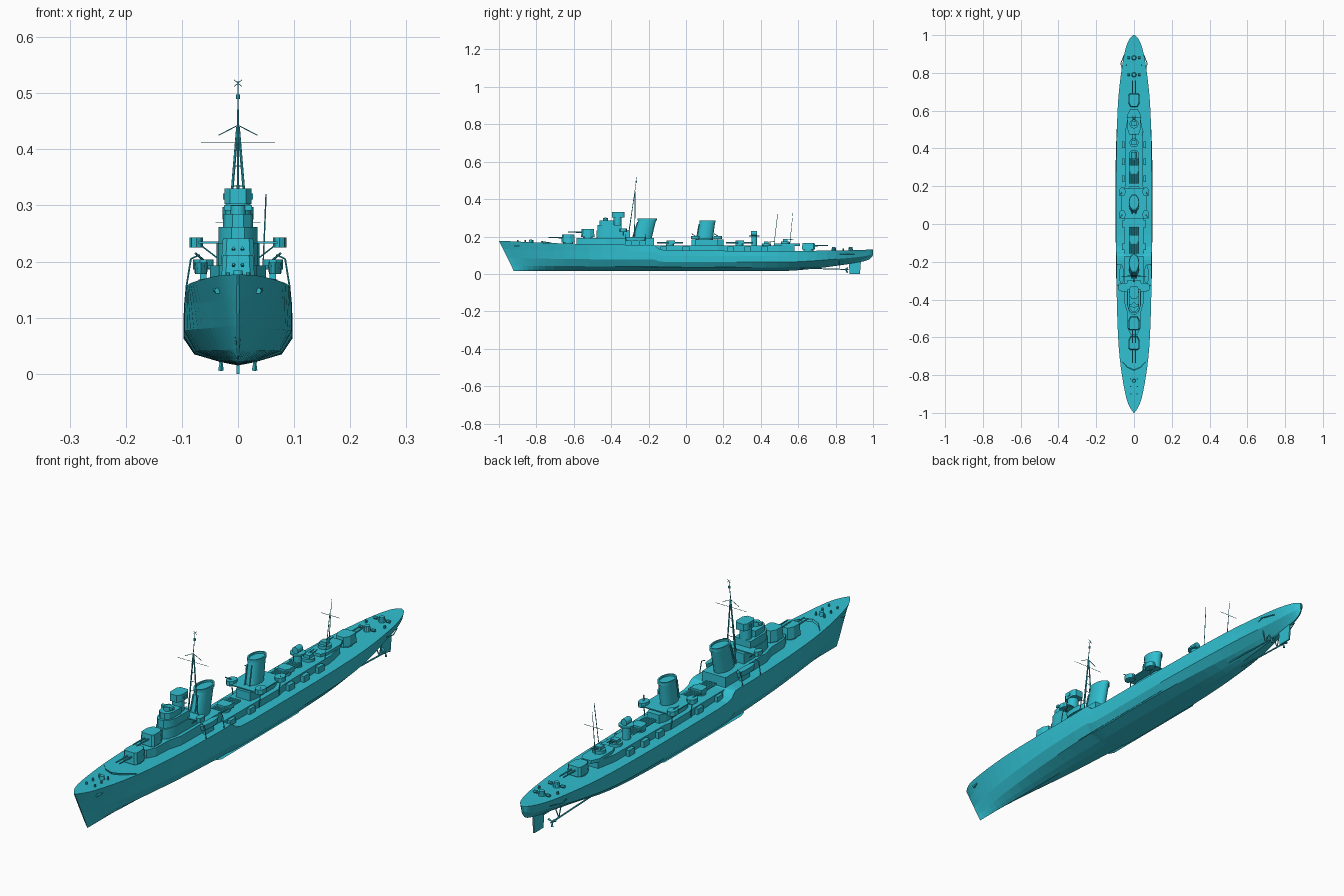
import bpy, bmesh, math
from mathutils import Vector

if "Cube" in bpy.data.objects:
    bpy.data.objects.remove(bpy.data.objects["Cube"])

paint = bpy.data.materials.new("hull_paint")
paint.diffuse_color = (0.03, 0.52, 0.63, 1)
paint.use_nodes = True
paint.node_tree.nodes["Principled BSDF"].inputs["Base Color"].default_value = paint.diffuse_color


def make(name, verts, faces, smooth=False):
    me = bpy.data.meshes.new(name)
    me.from_pydata(verts, [], faces)
    bm = bmesh.new()
    bm.from_mesh(me)
    bmesh.ops.recalc_face_normals(bm, faces=bm.faces)
    bm.to_mesh(me)
    bm.free()
    me.materials.append(paint)
    ob = bpy.data.objects.new(name, me)
    bpy.context.collection.objects.link(ob)
    if smooth:
        bpy.context.view_layer.objects.active = ob
        ob.select_set(True)
        bpy.ops.object.shade_smooth_by_angle(angle=math.radians(35))
        ob.select_set(False)
    return ob


def prism(name, outline, z0, z1, scale=1.0, shift=0.0, centre=None, smooth=False):
    """Extruded plan outline; the top may be scaled and raked aft."""
    n = len(outline)
    cx, cy = centre or (sum(p[0] for p in outline) / n, sum(p[1] for p in outline) / n)
    top = [(cx + (x - cx) * scale, cy + (y - cy) * scale + shift, z1) for x, y in outline]
    v = [(x, y, z0) for x, y in outline] + top
    f = [tuple(range(n)), tuple(range(n, 2 * n))]
    f += [(i, (i + 1) % n, n + (i + 1) % n, n + i) for i in range(n)]
    return make(name, v, f, smooth)


def sym(half):
    """Mirror a half plan outline (x > 0, bow to stern)."""
    return half + [(-x, y) for x, y in reversed(half)]


def box(name, x, y, z, sx, sy, sz):
    o = [(x + a * sx / 2, y + b * sy / 2) for a, b in ((-1, -1), (1, -1), (1, 1), (-1, 1))]
    return prism(name, o, z - sz / 2, z + sz / 2)


def oval(cx, cy, rx, ry, n=20):
    return [(cx + rx * math.cos(2 * math.pi * i / n), cy + ry * math.sin(2 * math.pi * i / n)) for i in range(n)]


def drum(name, x, y, z0, z1, r, scale=1.0, n=14):
    return prism(name, oval(x, y, r, r, n), z0, z1, scale, smooth=True)


def rod(name, a, b, r, r2=None, n=6):
    a, b = Vector(a), Vector(b)
    q = (b - a).to_track_quat('Z', 'Y')
    v = []
    for p, rad in ((a, r), (b, r if r2 is None else r2)):
        v += [p + q @ Vector((rad * math.cos(t), rad * math.sin(t), 0))
              for t in (2 * math.pi * i / n for i in range(n))]
    f = [tuple(range(n)), tuple(range(n, 2 * n))] + [(i, (i + 1) % n, n + (i + 1) % n, n + i) for i in range(n)]
    return make(name, v, f)


# Hull: stations of y, deck / waterline / bilge half width, keel z, deck z
stations = [
    (-1.0, .002, .002, .002, .015, .177), (-.97, .022, .009, .004, .015, .176),
    (-.92, .041, .020, .010, .015, .174), (-.80, .064, .042, .025, .015, .168),
    (-.65, .081, .064, .043, .015, .163), (-.45, .090, .085, .062, .015, .158),
    (-.25, .093, .095, .074, .015, .155), (-.17, .093, .096, .076, .015, .154),
    (-.12, .0945, .096, .077, .015, .128), (.10, .0955, .097, .078, .015, .125),
    (.35, .093, .096, .074, .015, .123), (.55, .089, .088, .060, .017, .123),
    (.70, .080, .072, .038, .030, .124), (.85, .061, .045, .020, .050, .126),
    (.93, .044, .030, .012, .063, .128), (.98, .024, .016, .006, .078, .130),
    (1.0, .003, .003, .003, .100, .130)]


def smooth_rows(rows, steps=3):
    out = []
    for i in range(len(rows) - 1):
        p = [rows[max(i - 1, 0)], rows[i], rows[i + 1], rows[min(i + 2, len(rows) - 1)]]
        for s in range(steps):
            t = s / steps
            out.append([.5 * (2 * b + (c - a) * t + (2 * a - 5 * b + 4 * c - d) * t * t
                              + (3 * b - a - 3 * c + d) * t ** 3) for a, b, c, d in zip(*p)])
    return out + [list(rows[-1])]


verts, faces = [], []
rows = smooth_rows(stations)
for y, wd, wm, wb, kz, dz in rows:
    wu = max((wm + wd) / 2, wm + .0005)
    half = [(wd, 1), (wu, .74), (wm, .44), (wb, .18), (wb * .4, .055)]
    ring = half + [(0, 0)] + [(-w, f) for w, f in reversed(half)]
    k = max(0, min(1, (-.75 - y) / .25))
    verts += [(w, y + .08 * k * (1 - f), kz + f * (dz - kz)) for w, f in ring]
N = 11
for j in range(len(rows) - 1):
    faces += [(j * N + i, j * N + (i + 1) % N, (j + 1) * N + (i + 1) % N, (j + 1) * N + i) for i in range(N)]
faces += [tuple(range(N)), tuple(range(len(verts) - N, len(verts)))]
make("hull", verts, faces)

# Rudder, skeg, shafts, propellers and bilge keels
make("rudder", [(s * .003, y, z) for s in (-1, 1) for y, z in ((.87, .065), (.935, .065), (.93, 0), (.875, 0))],
     [(0, 1, 2, 3), (4, 5, 6, 7)] + [(i, (i + 1) % 4, 4 + (i + 1) % 4, 4 + i) for i in range(4)])
for s in (-1, 1):
    rod("propeller_shaft", (s * .028, .58, .032), (s * .03, .86, .024), .003)
    rod("shaft_strut", (s * .03, .82, .025), (s * .012, .82, .065), .002)
    rod("shaft_strut_outer", (s * .03, .82, .025), (s * .04, .82, .075), .002)
    rod("propeller_hub", (s * .03, .85, .024), (s * .03, .87, .024), .005, .002, 8)
    for a in range(3):
        t = a * 2.094 + .5
        rod("propeller_blade", (s * .03, .858, .024),
            (s * .03 + .018 * math.cos(t), .862, .024 + .018 * math.sin(t)), .002, .005, 4)
    make("bilge_keel", [(s * .076, -.25, .041), (s * .084, -.22, .036), (s * .084, .25, .036), (s * .076, .28, .041)],
         [(0, 1, 2, 3)])


# Twin gun turrets
def turret(name, y, z, d, h=.044):
    o = [(x, y + d * v) for x, v in sym([(.018, -.036), (.030, -.012), (.030, .028), (.022, .036)])]
    drum(name + "_ring", 0, y, z - .012, z + .003, .027)
    prism(name, o, z, z + h, .9)
    for x in (-.008, .008):
        rod(name + "_barrel", (x, y + d * .03, z + h * .58), (x, y + d * .105, z + h * .62), .0035, .0025, 8)


turret("forward_turret", -.63, .168, -1)
turret("raised_turret", -.525, .197, -1)
turret("aft_turret", .655, .130, 1, .036)

# Breakwater
for s in (-1, 1):
    make("breakwater", [(0, -.77, .163), (s * .035, -.755, .162), (s * .07, -.72, .162),
                        (0, -.775, .176), (s * .035, -.76, .174), (s * .07, -.72, .168)],
         [(0, 1, 4, 3), (1, 2, 5, 4)])

# Forward superstructure and bridge
prism("forward_deckhouse", sym([(.018, -.585), (.034, -.55), (.036, -.47), (.05, -.42), (.05, -.17)]), .145, .193)
prism("bridge_base", sym([(.012, -.478), (.026, -.465), (.036, -.43), (.038, -.30)]), .19, .232, smooth=True)
prism("bridge_tower", sym([(.012, -.472), (.026, -.458), (.035, -.43), (.035, -.345)]), .23, .262, smooth=True)
prism("bridge_top", sym([(.01, -.462), (.022, -.45), (.027, -.43), (.027, -.385)]), .26, .285)
drum("rangefinder_base", 0, -.43, .28, .30, .014)
box("rangefinder", 0, -.43, .296, .05, .012, .010)
drum("director_tower", 0, -.365, .26, .308, .022)
prism("director_head", sym([(.014, -.395), (.024, -.38), (.024, -.34), (.016, -.328)]), .303, .33)
box("director_arms", 0, -.36, .316, .054, .012, .010)
box("bridge_wing", 0, -.335, .234, .14, .045, .004)
for s in (-1, 1):
    prism("wing_gun_tub", oval(s * .074, -.335, .012, .02, 8), .225, .243)
    rod("wing_strut", (s * .035, -.335, .205), (s * .07, -.335, .232), .0015)
    prism("ship_boat", oval(s * .066, -.27, .011, .05, 12), .178, .198, 1.1)
    box("boat_cradle", s * .062, -.27, .168, .012, .05, .026)
    for y in (-.325, -.215):
        rod("boat_davit", (s * .092, y, .155), (s * .084, y, .205), .0018)
        rod("davit_head", (s * .084, y, .205), (s * .068, y, .212), .0016)


# Raked funnels with cap rims
def funnel(name, y, z0, z1, rake, ry):
    prism(name, oval(0, y, .027, ry, 24), z0, z1 - .008, .95, rake, smooth=True)
    o = oval(0, y + rake, .028, ry * 1.02, 24)
    n = len(o)
    inner = [(x * .82, y + rake + (v - y - rake) * .85) for x, v in o]
    v = [(x, w, z) for ring, z in ((o, z1 - .012), (o, z1), (inner, z1), (inner, z1 - .007)) for x, w in ring]
    make(name + "_cap", v, [(k * n + i, k * n + (i + 1) % n, (k + 1) * n + (i + 1) % n, (k + 1) * n + i)
                            for k in range(3) for i in range(n)], True)
    for s in (-1, 1):
        rod(name + "_steam_pipe", (s * .01, y - ry - .004, z0), (s * .01, y - ry + rake - .002, z1 - .02), .003)


funnel("forward_funnel", -.235, .185, .297, .028, .05)
funnel("aft_funnel", .095, .145, .287, .02, .043)

# Midships and aft deckhouses
prism("midships_deckhouse", sym([(.05, -.18), (.052, .05), (.055, .06), (.055, .17), (.048, .2), (.045, .5),
                                 (.03, .58)]), .115, .151)
prism("aft_funnel_casing", sym([(.03, .03), (.036, .06), (.036, .17), (.025, .2)]), .15, .183)
prism("aft_gun_deckhouse", sym([(.024, .47), (.034, .5), (.034, .58), (.02, .61)]), .15, .162)

# Gun platform around the aft funnel
box("gun_platform", 0, .11, .191, .13, .16, .004)
for s in (-1, 1):
    for y in (.05, .17):
        prism("platform_tub", oval(s * .062, y, .018, .024, 10), .186, .204)
        rod("platform_strut", (s * .055, y, .125), (s * .062, y, .19), .002)
        rod("light_gun", (s * .062, y, .203), (s * .076, y - .02, .215), .002)

# Torpedo tube mounts
for y in (-.085, .285):
    drum("tube_mount_base", 0, y, .148, .16, .022)
    for i in range(5):
        rod("torpedo_tube", ((i - 2) * .0095, y - .07, .167), ((i - 2) * .0095, y + .07, .167), .0046, n=8)
    prism("tube_shield", sym([(.016, y - .02), (.024, y - .005), (.024, y + .025)]), .160, .178)

# Searchlight platform and aft light guns
drum("searchlight_pedestal", 0, .365, .15, .203, .016)
drum("searchlight_platform", 0, .365, .2, .206, .028)
rod("searchlight", (0, .348, .217), (0, .38, .217), .013, n=12)
for y, z in ((.43, .15), (.53, .162)):
    drum("aft_gun_base", 0, y, z, z + .012, .024)
    box("aft_gun_mount", 0, y, z + .016, .026, .024, .016)
    for x in (-.006, .006):
        rod("aft_gun_barrel", (x, y, z + .018), (x, y + .045, z + .024), .002)
for s in (-1, 1):
    for y in (-.12, 0, .24, .33, .42):
        box("deck_locker", s * .056, y, .135, .014, .035, .024)
    for y in (-.86, -.82, -.9):
        drum("mooring_bollard", s * .018, y, .165, .181, .004, n=8)
    drum("stern_bollard", s * .04, .84, .122, .137, .004, n=8)
    rod("anchor", (s * .036, -.915, .148), (s * .042, -.89, .15), .006, .003)
    rod("propeller_guard", (s * .062, .82, .105), (s * .07, .85, .105), .002)
    rod("propeller_guard_bar", (s * .07, .85, .105), (s * .05, .90, .105), .002)
drum("capstan", 0, -.83, .165, .184, .010, .8)
for y in (.79, .88):
    drum("depth_charge_thrower", 0, y, .122, .145, .014, .7, 10)
    for s in (-1, 1):
        rod("depth_charge", (s * .02, y, .134), (s * .034, y, .134), .006, n=8)

# Foremast tripod with yards, and the light aft masts
rod("foremast", (0, -.31, .19), (0, -.262, .522), .0032, .001)
for s in (-1, 1):
    rod("mast_leg", (s * .021, -.275, .20), (s * .001, -.272, .44), .0025)
    rod("upper_yard", (0, -.273, .443), (s * .035, -.273, .425), .001)
    rod("lower_yard", (0, -.276, .412), (s * .066, -.276, .412), .0007)
    rod("mast_aerial", (s * .007, -.262, .512), (s * -.007, -.262, .524), .0007)
for i in range(4):
    rod("mast_rung", (-.014 + i * .003, -.275, .30 + i * .035), (.014 - i * .003, -.275, .30 + i * .035), .001)
drum("mast_lantern", 0, -.265, .49, .498, .004, n=8)
rod("mainmast", (0, .555, .16), (0, .572, .33), .0018, .0008)
rod("mainmast_yard", (-.04, .565, .27), (.04, .565, .27), .0008)
rod("whip_aerial", (.043, .47, .15), (.05, .49, .32), .0013)
